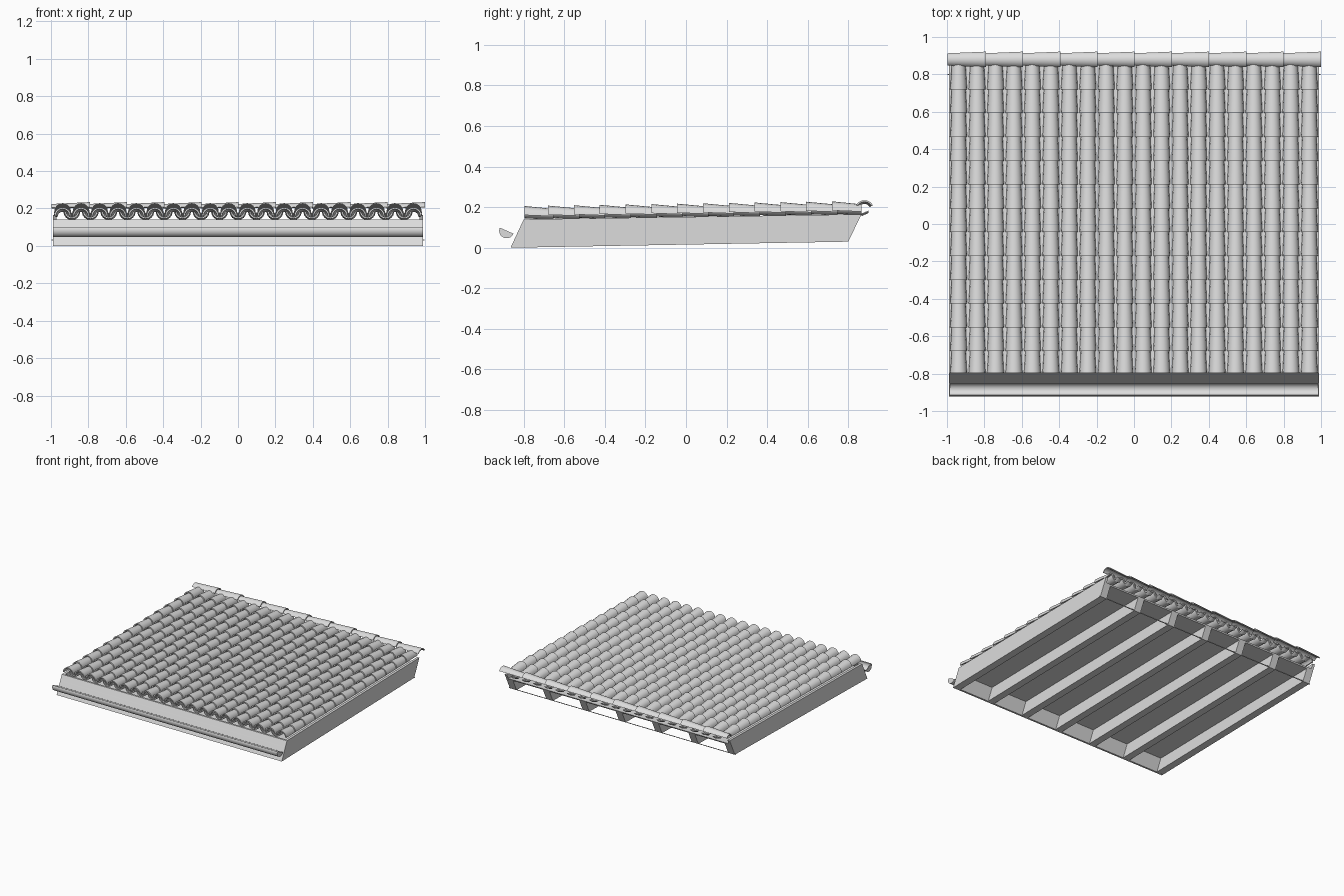
import bpy, bmesh
from math import cos, sin, radians
from mathutils import Vector

cube = bpy.data.objects.get("Cube")
if cube:
    bpy.data.objects.remove(cube, do_unlink=True)

grey = bpy.data.materials.new("light grey")
grey.use_nodes = True
colour = (0.72, 0.72, 0.72, 1)
grey.diffuse_color = colour
grey.node_tree.nodes["Principled BSDF"].inputs["Base Color"].default_value = colour

HALF = 0.99
FRONT, BACK = -0.797, 0.865
X, Y, Z = Vector((1, 0, 0)), Vector((0, 1, 0)), Vector((0, 0, 1))


def roof_z(y):
    return 0.14 + 0.015 * (y - FRONT)


def finish(name, bm, smooth=False):
    bmesh.ops.recalc_face_normals(bm, faces=bm.faces)
    mesh = bpy.data.meshes.new(name)
    bm.to_mesh(mesh)
    bm.free()
    mesh.materials.append(grey)
    obj = bpy.data.objects.new(name, mesh)
    bpy.context.collection.objects.link(obj)
    if smooth:
        bpy.ops.object.select_all(action='DESELECT')
        obj.select_set(True)
        bpy.context.view_layer.objects.active = obj
        bpy.ops.object.shade_smooth_by_angle(angle=radians(40))


def prism(bm, profile, x0, x1):
    """Extrude a closed (y, z) profile along x."""
    a, b = [[bm.verts.new((x, y, z)) for y, z in profile] for x in (x0, x1)]
    bm.faces.new(a)
    bm.faces.new(b[::-1])
    for i in range(len(a)):
        j = (i + 1) % len(a)
        bm.faces.new((a[i], a[j], b[j], b[i]))


def shell(bm, ends, side, arc, thick, segs=8):
    """Tapered curved tile between two (centre, radius) ends."""
    loops = []
    for centre, radius in ends:
        angles = [radians(arc[0] + (arc[1] - arc[0]) * i / segs) for i in range(segs + 1)]
        dirs = [side * cos(a) + Z * sin(a) for a in angles]
        ring = [centre + d * radius for d in dirs]
        ring += [centre + d * (radius - thick) for d in reversed(dirs)]
        loops.append([bm.verts.new(p) for p in ring])
    a, b = loops
    n = len(a)
    for i in range(n):
        j = (i + 1) % n
        bm.faces.new((a[i], a[j], b[j], b[i]))
    for ring in loops:
        for i in range(segs):
            bm.faces.new((ring[i], ring[i + 1], ring[n - 2 - i], ring[n - 1 - i]))


# Rafters with slanted ends, stopping below the deck
bm = bmesh.new()
for i in range(7):
    x = -0.96 + 0.32 * i
    prism(bm, [(-0.865, 0), (-0.821, 0.095), (0.843, 0.12), (0.80, 0.03)], x - 0.029, x + 0.029)
finish("rafters", bm)

# Full-height side boards
bm = bmesh.new()
for s in (-1, 1):
    prism(bm, [(-0.865, 0), (-0.80, 0.14), (BACK, 0.165), (0.80, 0.03)], s * HALF, s * (HALF - 0.02))
finish("side_boards", bm)

# Roof deck, front board and thin rear batten
bm = bmesh.new()
prism(bm, [(-0.821, 0.095), (-0.816, 0.105), (0.848, 0.13), (0.843, 0.12)], -HALF + 0.01, HALF - 0.01)
finish("roof_deck", bm)
bm = bmesh.new()
prism(bm, [(-0.865, 0), (-0.80, 0.14), (-0.785, 0.14), (-0.85, 0)], -HALF, HALF)
finish("front_board", bm)
bm = bmesh.new()
prism(bm, [(0.797, 0.03), (0.799, 0.035), (0.803, 0.035), (0.801, 0.03)], -0.997, 0.997)
finish("rear_batten", bm)

# Open half-round gutter with closed ends
GY, GZ, GR = -0.884, 0.084, 0.037
bm = bmesh.new()
shell(bm, [(Vector((s * HALF, GY, GZ)), GR) for s in (-1, 1)], Y, (156, 336), 0.004, 16)
rim = [(GY + GR * cos(radians(a)), GZ + GR * sin(radians(a))) for a in range(156, 337, 15)]
for s in (-1, 1):
    prism(bm, rim, s * HALF, s * (HALF - 0.005))
finish("gutter", bm, True)

# Rows of overlapping cover tiles and trough tiles
PITCH, ROWS, COLS = 0.0987, 13, 20
STEP, LAST_ROW = 0.1273, 0.72


def columns(count):
    return [(col - (count - 1) / 2) * PITCH for col in range(count)]


def tile_rows(name, count, front, back, arc):
    bm = bmesh.new()
    for x in columns(count):
        for row in range(ROWS):
            start = LAST_ROW - STEP * row
            y0, y1 = max(start, FRONT), min(start + STEP + 0.027, BACK)
            ends = [(Vector((x, y, roof_z(y) + lift)), r)
                    for y, (lift, r) in ((y0, front), (y1, back))]
            shell(bm, ends, X, arc, 0.009)
    finish(name, bm, True)


tile_rows("cover_tiles", COLS, (0.021, 0.045), (0.013, 0.036), (0, 180))
tile_rows("trough_tiles", COLS - 1, (0.045, 0.040), (0.041, 0.045), (184, 356))

# Shallow tongues closing the tile ends under the ridge
bm = bmesh.new()
for x in columns(COLS - 1):
    shell(bm, [(Vector((x, BACK, 0.199)), 0.043), (Vector((x, 0.90, 0.214)), 0.043)],
          X, (235, 305), 0.006, 4)
finish("rear_tongues", bm, True)

# Ten tapered ridge tiles along the back
bm = bmesh.new()
for i in range(10):
    x0 = -0.997 + 0.199 * i
    x1 = min(x0 + 0.205, 1)
    shell(bm, [(Vector((x0, 0.88, 0.187)), 0.037), (Vector((x1, 0.88, 0.187)), 0.047)],
          Y, (28, 152), 0.008, 10)
finish("ridge_tiles", bm, True)
